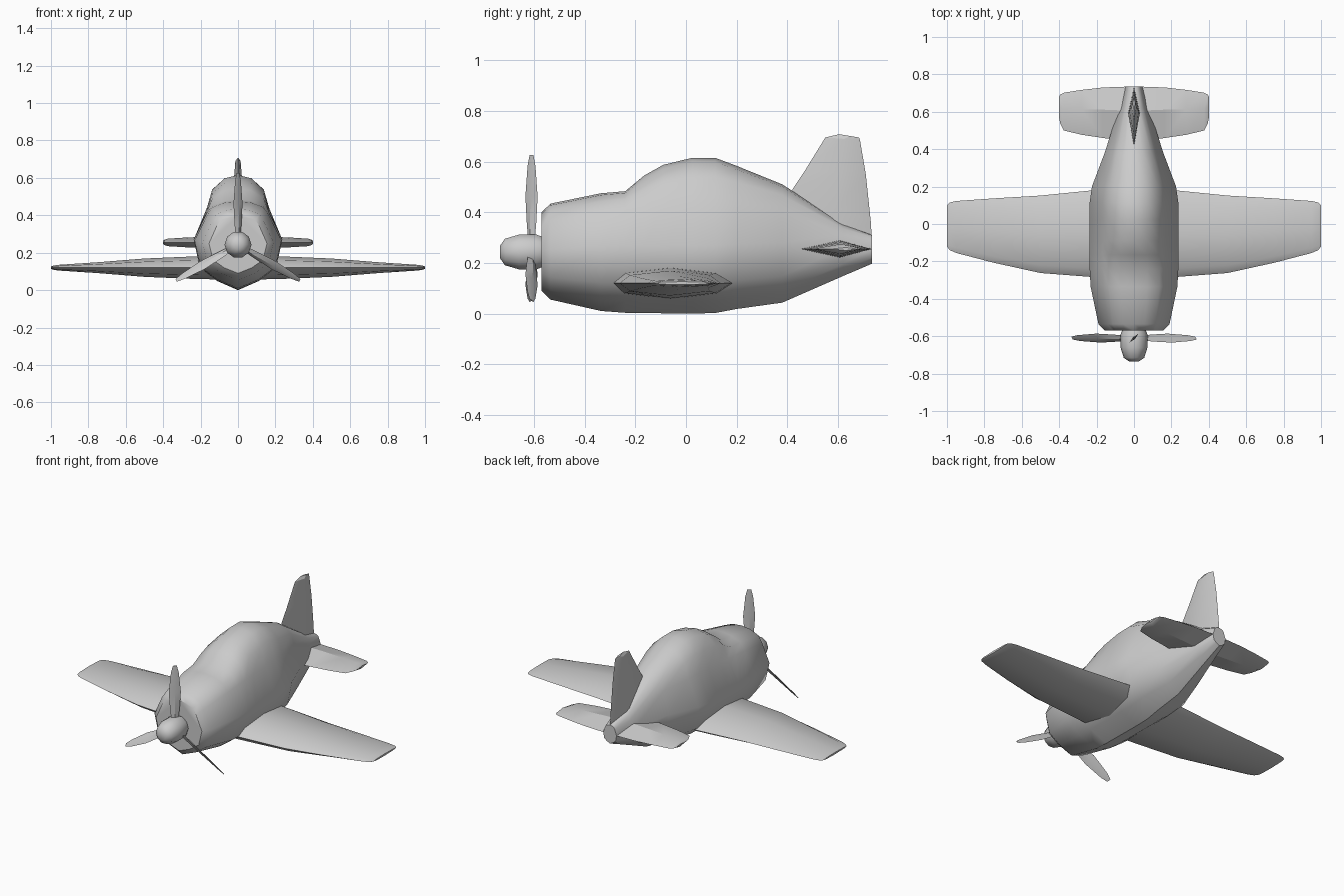
import bpy, bmesh, math
from math import sin, cos, radians
from mathutils import Matrix, Vector


def loft(name, rings, angle=40, mirror=False):
    """Skin a list of equal-length closed rings and cap both ends."""
    bm = bmesh.new()
    vr = [[bm.verts.new(p) for p in r] for r in rings]
    n = len(rings[0])
    for a, b in zip(vr, vr[1:]):
        for i in range(n):
            j = (i + 1) % n
            bm.faces.new((a[i], a[j], b[j], b[i]))
    bm.faces.new(vr[0])
    bm.faces.new(vr[-1])
    bmesh.ops.recalc_face_normals(bm, faces=bm.faces)
    me = bpy.data.meshes.new(name)
    bm.to_mesh(me)
    bm.free()
    ob = bpy.data.objects.new(name, me)
    bpy.context.collection.objects.link(ob)
    if mirror:
        ob.modifiers.new("mirror", 'MIRROR').use_mirror_merge = False
    bpy.ops.object.select_all(action='DESELECT')
    ob.select_set(True)
    bpy.context.view_layer.objects.active = ob
    bpy.ops.object.shade_smooth_by_angle(angle=radians(angle))
    return ob


# Fuselage with blended canopy: y, half width, bottom, side z, shoulder x, shoulder z, top
def body_ring(y, w, zb, zs, sx, sz, zt):
    half = [(0.47 * w, zb + 0.18 * (zs - zb)), (0.86 * w, zb + 0.44 * (zs - zb)),
            (w, zs), (sx, sz)]
    half += [(sx * cos(radians(a)), sz + (zt - sz) * sin(radians(a))) for a in (35, 65)]
    pts = [(0, zb)] + half + [(0, zt)] + [(-x, z) for x, z in reversed(half)]
    return [(x, y, z) for x, z in pts]


sections = [
    (-0.57, 0.155, 0.09, 0.25, 0.115, 0.34, 0.40),
    (-0.535, 0.19, 0.055, 0.255, 0.14, 0.365, 0.434),
    (-0.335, 0.232, 0.01, 0.265, 0.165, 0.40, 0.475),
    (-0.24, 0.237, 0.003, 0.27, 0.168, 0.41, 0.483),
    (-0.165, 0.237, 0.002, 0.27, 0.168, 0.415, 0.545),
    (-0.09, 0.237, 0.001, 0.27, 0.168, 0.42, 0.587),
    (0.025, 0.237, 0.0, 0.27, 0.168, 0.43, 0.615),
    (0.115, 0.237, 0.002, 0.27, 0.168, 0.435, 0.615),
    (0.2, 0.225, 0.018, 0.275, 0.158, 0.43, 0.583),
    (0.38, 0.157, 0.043, 0.28, 0.113, 0.41, 0.51),
    (0.62, 0.08, 0.148, 0.26, 0.055, 0.31, 0.355),
    (0.735, 0.045, 0.197, 0.255, 0.033, 0.29, 0.31),
]
loft("fuselage", [body_ring(*s) for s in sections], angle=45)


# Main wings: x, leading edge, trailing edge, half thickness
def wing_ring(x, le, te, t):
    prof = [(0, 0), (.1, .65), (.48, 1), (.86, .65), (1, 0), (.86, -.65), (.48, -1), (.1, -.65)]
    return [(x, le + u * (te - le), 0.12 + v * t) for u, v in prof]


loft("wings", [wing_ring(*r) for r in (
    (0.1, -0.295, 0.19, 0.063), (0.24, -0.282, 0.178, 0.06), (0.5, -0.262, 0.152, 0.049),
    (0.75, -0.207, 0.137, 0.029), (0.95, -0.155, 0.123, 0.016),
    (0.985, -0.14, 0.115, 0.012), (1.0, -0.12, 0.1, 0.006))], mirror=True)


# Tailplane: x, leading edge, trailing edge, half thickness
def tail_ring(x, le, te, t):
    return [(x, le, 0.255), (x, le + 0.56 * (te - le), 0.255 + t),
            (x, te, 0.255), (x, le + 0.56 * (te - le), 0.255 - t)]


loft("tailplane", [tail_ring(*r) for r in (
    (0.02, 0.44, 0.735, 0.035), (0.165, 0.46, 0.73, 0.031), (0.28, 0.477, 0.717, 0.026),
    (0.375, 0.5, 0.702, 0.02), (0.395, 0.54, 0.692, 0.014), (0.402, 0.575, 0.675, 0.006))],
    angle=25, mirror=True)


# Tail fin: leading y/z, trailing y/z, half thickness
def fin_ring(y0, z0, y1, z1, t):
    m = 0.55
    ym, zm = y0 + m * (y1 - y0), z0 + m * (z1 - z0)
    return [(0, y0, z0), (t, ym, zm), (0, y1, z1), (-t, ym, zm)]


loft("tail_fin", [fin_ring(*r) for r in (
    (0.42, 0.37, 0.735, 0.27, 0.032), (0.42, 0.49, 0.73, 0.36, 0.031),
    (0.47, 0.565, 0.71, 0.55, 0.025), (0.55, 0.695, 0.687, 0.685, 0.014),
    (0.605, 0.708, 0.683, 0.695, 0.006))], angle=25)

# Propeller hub
HUB_Z = 0.243
hub = [(-0.735, 0.025), (-0.715, 0.055), (-0.66, 0.072), (-0.59, 0.072), (-0.56, 0.06)]
loft("propeller_hub", [[(r * cos(math.tau * i / 10), y, HUB_Z + r * sin(math.tau * i / 10))
                        for i in range(10)] for y, r in hub], angle=50)

# Three twisted propeller blades: radius, half chord, half thickness
for k in range(3):
    spin = Matrix.Translation((0, -0.61, HUB_Z)) @ Matrix.Rotation(math.tau * k / 3, 4, 'Y') \
        @ Matrix.Rotation(radians(45), 4, 'Z')
    rings = []
    for r, c, t in ((0.04, 0.018, 0.008), (0.12, 0.027, 0.008), (0.22, 0.034, 0.006),
                    (0.34, 0.022, 0.004), (0.382, 0.011, 0.002)):
        rings.append([spin @ Vector(p) for p in ((c, 0, r), (0, t, r), (-c, 0, r), (0, -t, r))])
    loft(f"propeller_blade_{k + 1}", rings, angle=25)
